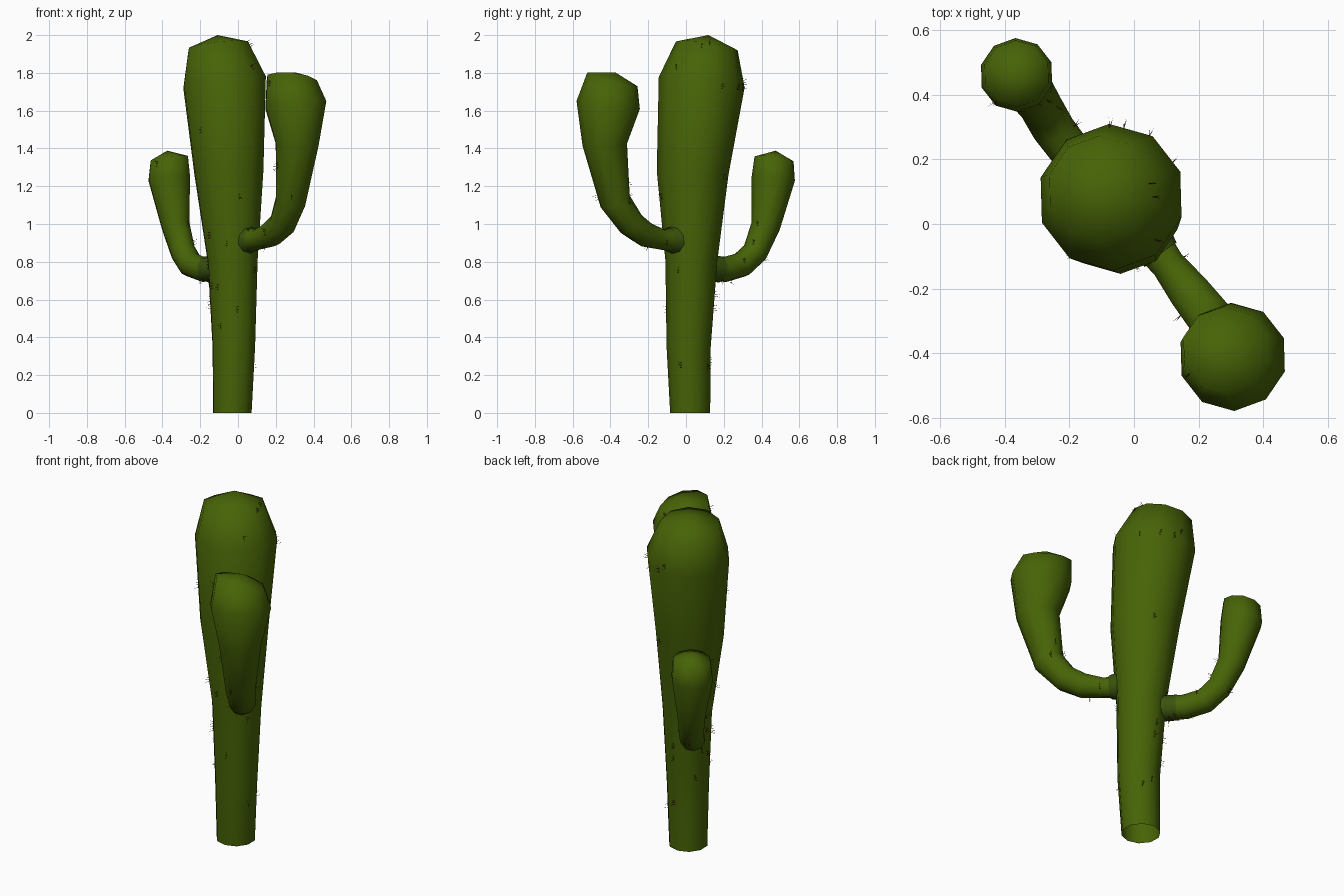
import bpy, bmesh, math, random
from mathutils import Vector, Quaternion

if "Cube" in bpy.data.objects:
    bpy.data.objects.remove(bpy.data.objects["Cube"])

random.seed(4)
SIDES = 10


def material(name, rgb):
    m = bpy.data.materials.new(name)
    m.diffuse_color = (*rgb, 1)
    m.use_nodes = True
    m.node_tree.nodes["Principled BSDF"].inputs["Base Color"].default_value = m.diffuse_color
    return m


green = material("cactus green", (0.063, 0.125, 0.002))
collar_green = material("dark green", (0.042, 0.085, 0.004))
red = material("red brown spine", (0.13, 0.02, 0.008))


def tube(name, rings, apex=None, mat=green):
    """Loft ten-sided rings (x, y, z, radius) along a path, closed by an optional apex."""
    bm = bmesh.new()
    pts = [Vector(r[:3]) for r in rings]
    pts.append(Vector(apex) if apex else 2 * pts[-1] - pts[-2])
    loops = []
    for i, r in enumerate(rings):
        d = pts[i + 1] - pts[i]
        if i:
            d = d.normalized() + (pts[i] - pts[i - 1]).normalized()
        if i == 0 and pts[0].z == 0:
            d = Vector((0, 0, 1))
        q = Vector((0, 0, 1)).rotation_difference(d)
        loop = []
        for k in range(SIDES):
            a = math.radians(20) + math.tau * k / SIDES
            loop.append(bm.verts.new(pts[i] + q @ Vector((math.cos(a), math.sin(a), 0)) * r[3]))
        loops.append(loop)
    for a, b in zip(loops, loops[1:]):
        for k in range(SIDES):
            n = (k + 1) % SIDES
            bm.faces.new((a[k], a[n], b[n], b[k])).smooth = True
    if apex:
        tip = bm.verts.new(apex)
        for k in range(SIDES):
            bm.faces.new((loops[-1][k], loops[-1][(k + 1) % SIDES], tip)).smooth = True
    me = bpy.data.meshes.new(name)
    bm.to_mesh(me)
    bm.free()
    me.materials.append(mat)
    ob = bpy.data.objects.new(name, me)
    bpy.context.collection.objects.link(ob)
    return ob


def spines(name, body, count):
    """Scatter small tufts of thin spikes over the body surface."""
    faces = [f for f in body.data.polygons if len(f.vertices) == 4]
    bm = bmesh.new()
    for t in range(count):
        f = random.choice(faces)
        u, v = random.random(), random.random()
        c = [body.data.vertices[i].co for i in f.vertices]
        base = c[0].lerp(c[1], u).lerp(c[3].lerp(c[2], u), v)
        for s in range(3):
            p = base + Vector((0, 0, 0.012 * (s - 1)))
            jitter = Vector([random.uniform(-0.4, 0.4) for _ in range(3)])
            d = (f.normal + jitter).normalized()
            side = d.orthogonal().normalized() * 0.002
            ring = [bm.verts.new(p - d * 0.006 + Quaternion(d, math.tau * k / 3) @ side)
                    for k in range(3)]
            tip = bm.verts.new(p + d * random.uniform(0.018, 0.035))
            for k in range(3):
                bm.faces.new((ring[k], ring[(k + 1) % 3], tip))
    me = bpy.data.meshes.new(name)
    bm.to_mesh(me)
    bm.free()
    me.materials.append(red)
    bpy.context.collection.objects.link(bpy.data.objects.new(name, me))


# Leaning trunk, open underneath, widening to the top
trunk = tube("trunk", [
    (-0.03, 0.022, 0, 0.106), (-0.022, 0.014, 0.35, 0.117),
    (-0.028, 0.028, 0.80, 0.137), (-0.048, 0.035, 1.27, 0.19),
    (-0.071, 0.083, 1.75, 0.229), (-0.105, 0.11, 1.943, 0.165)],
    (-0.108, 0.118, 2.0))

# Large front arm
large_arm = tube("large_arm", [
    (0.04, -0.04, 0.915, 0.068), (0.105, -0.125, 0.918, 0.055),
    (0.175, -0.215, 0.945, 0.068), (0.235, -0.29, 1.0, 0.073),
    (0.278, -0.375, 1.12, 0.083), (0.313, -0.43, 1.42, 0.118),
    (0.306, -0.412, 1.63, 0.169), (0.285, -0.39, 1.765, 0.138)],
    (0.30, -0.375, 1.803))

# Small back arm
small_arm = tube("small_arm", [
    (-0.10, 0.10, 0.765, 0.065), (-0.185, 0.21, 0.76, 0.067),
    (-0.25, 0.295, 0.785, 0.068), (-0.29, 0.365, 0.85, 0.068),
    (-0.33, 0.422, 0.99, 0.077), (-0.364, 0.462, 1.24, 0.115),
    (-0.364, 0.466, 1.345, 0.104)],
    (-0.375, 0.475, 1.388))

# Dark collars where the arms join the trunk
tube("large_arm_collar", [(0.04, -0.04, 0.915, 0.082), (0.082, -0.095, 0.917, 0.065)],
     mat=collar_green)
tube("small_arm_collar", [(-0.10, 0.10, 0.765, 0.07), (-0.16, 0.178, 0.761, 0.07)],
     mat=collar_green)

# Spines
spines("trunk_spines", trunk, 28)
spines("large_arm_spines", large_arm, 11)
spines("small_arm_spines", small_arm, 9)
